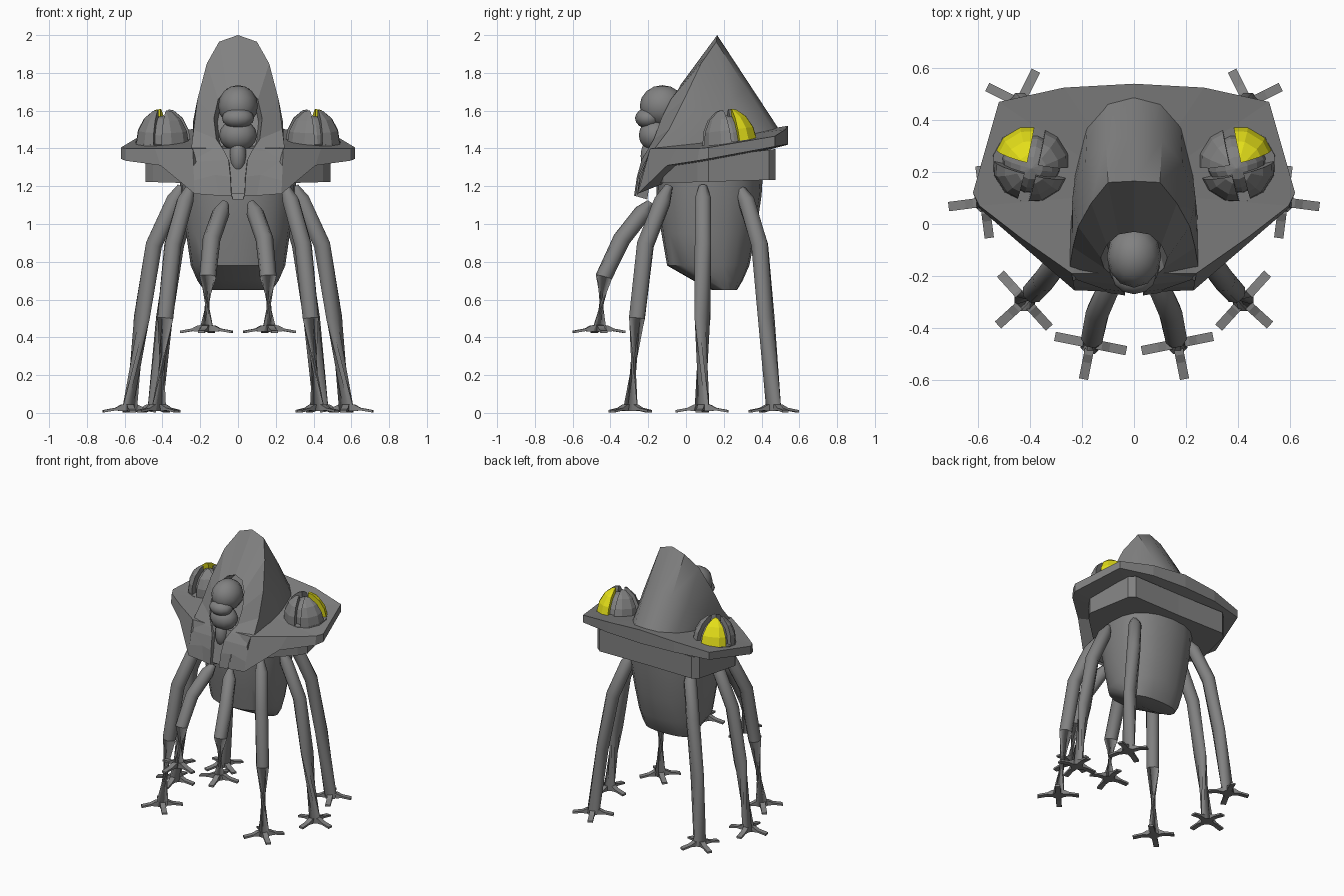
import bpy, bmesh, math
from mathutils import Vector, Matrix

if "Cube" in bpy.data.objects:
    bpy.data.objects.remove(bpy.data.objects["Cube"])


def material(name, col):
    m = bpy.data.materials.new(name)
    m.diffuse_color = (*col, 1)
    m.use_nodes = True
    m.node_tree.nodes["Principled BSDF"].inputs["Base Color"].default_value = m.diffuse_color
    return m


GREY = material("dull_grey", (0.22, 0.22, 0.22))
YELLOW = material("yellow_panel", (0.78, 0.74, 0.01))


def finish(name, bm, mat=GREY, mirror=False, smooth=None, normals=True):
    if normals:
        bmesh.ops.recalc_face_normals(bm, faces=bm.faces[:])
    me = bpy.data.meshes.new(name)
    bm.to_mesh(me)
    bm.free()
    me.materials.append(mat)
    ob = bpy.data.objects.new(name, me)
    bpy.context.collection.objects.link(ob)
    if smooth:
        bpy.ops.object.select_all(action='DESELECT')
        ob.select_set(True)
        bpy.context.view_layer.objects.active = ob
        bpy.ops.object.shade_smooth_by_angle(angle=math.radians(smooth))
    if mirror:
        ob.modifiers.new("mirror", 'MIRROR').use_mirror_merge = False
    return ob


def loft(bm, rings, closed=True, cap0=True, cap1=True):
    """Skin a list of equal-length point rings; cap may be a centre point."""
    vs = [[bm.verts.new(p) for p in r] for r in rings]
    n = len(vs[0])
    for a, b in zip(vs, vs[1:]):
        for i in range(n if closed else n - 1):
            j = (i + 1) % n
            bm.faces.new((a[i], a[j], b[j], b[i]))
    for ring, cap in ((vs[0], cap0), (vs[-1], cap1)):
        if cap is True:
            bm.faces.new(ring)
        elif cap:
            c = bm.verts.new(cap)
            for i in range(n):
                bm.faces.new((ring[i], ring[(i + 1) % n], c))


def closed_ring(half):
    return half + [(-x, y, z) for x, y, z in reversed(half) if x > 0]


def open_arch(half):
    return [(-x, y, z) for x, y, z in reversed(half[1:])] + half


# Abdomen: rounded rings (z, half width, front y, back y)
bm = bmesh.new()
rings = []
for z, w, y0, y1 in [(1.32, .31, -.16, .41), (1.15, .305, -.155, .40), (.95, .275, -.13, .37),
                     (.78, .25, -.10, .335), (.70, .215, .04, .30), (.65, .18, .14, .27)]:
    ring = []
    for i in range(20):
        a = 2 * math.pi * i / 20
        c, s = math.cos(a), math.sin(a)
        ring.append((w * math.copysign(abs(c) ** .85, c),
                     (y0 + y1) / 2 + (y1 - y0) / 2 * math.copysign(abs(s) ** .85, s), z))
    rings.append(ring)
loft(bm, rings)
finish("abdomen", bm, smooth=40)

# Wide tilted brim with drooping front apron
top = [(0, .54, 1.52), (.27, .525, 1.50), (.52, .47, 1.465), (.62, .12, 1.405),
       (.595, .07, 1.40), (.44, -.05, 1.40), (.24, -.19, 1.40)]
bot = [(0, .54, 1.42), (.27, .525, 1.42), (.52, .47, 1.41), (.62, .12, 1.345),
       (.595, .06, 1.335), (.41, -.10, 1.31), (.23, -.255, 1.16)]
bm = bmesh.new()
loft(bm, [closed_ring(top), closed_ring(bot)], cap0=(0, .12, 1.45), cap1=(0, .12, 1.31))
finish("brim", bm)

# Stepped block beneath the brim
foot = [(0, .47), (.38, .475), (.42, .44), (.49, .12), (.45, .06), (.26, -.12), (.1, -.15)]
bm = bmesh.new()
loft(bm, [closed_ring([(x, y, 1.34 + .12 * y) for x, y in foot]),
          closed_ring([(x, y, 1.22 + .03 * y) for x, y in foot])])
finish("under_brim_block", bm)

# Hood: arch ridge lofted back to the curved base, and forward to the face opening
arch = [(0, .165, 2.0), (.10, .16, 1.965), (.165, .08, 1.85), (.215, -.01, 1.66),
        (.235, -.09, 1.50), (.25, -.18, 1.38)]
base = [(0, .50, 1.49), (.10, .48, 1.47), (.18, .39, 1.45), (.225, .20, 1.43),
        (.245, .02, 1.40), (.252, -.17, 1.36)]
mid = [((a[0] + b[0]) / 2 * (1.08 if i < 4 else 1), (a[1] + b[1]) / 2, (a[2] + b[2]) / 2)
       for i, (a, b) in enumerate(zip(arch, base))]
lapel = [(.22, -.215, 1.33), (.12, -.25, 1.26), (.10, -.265, 1.15)]
rim = [(0, -.03, 1.735), (.06, -.04, 1.715), (.105, -.08, 1.66), (.128, -.13, 1.56),
       (.115, -.17, 1.45), (.075, -.205, 1.39), (.05, -.235, 1.34), (.04, -.26, 1.25),
       (.035, -.275, 1.15)]
inner = [(x * .85, y + .07, z - .02) for x, y, z in rim]
bm = bmesh.new()
loft(bm, [open_arch(arch), open_arch(mid), open_arch(base)], False, False, False)
finish("hood_back", bm, smooth=40)
bm = bmesh.new()
loft(bm, [open_arch(arch + lapel), open_arch(rim), open_arch(inner)], False, False, False)
# recessed backing behind the head and throat
bm.faces.new([bm.verts.new(p) for p in closed_ring(inner)])
finish("hood_front", bm)

# Lapel-side apron panel joining brim and lapels
bm = bmesh.new()
loft(bm, [[(.25, -.18, 1.39), (.22, -.21, 1.33), (.12, -.245, 1.26), (.10, -.26, 1.15)],
          [(.24, -.19, 1.40), (.235, -.22, 1.31), (.232, -.24, 1.23), (.23, -.255, 1.16)]],
     False, False, False)
finish("apron_panel", bm, mirror=True)

# Head: overlapping low-poly lumps for cranium, muzzle and chin
bm = bmesh.new()
for loc, size in [((0, -.125, 1.625), (.105, .12, .11)), ((0, -.20, 1.56), (.085, .07, .055)),
                  ((0, -.165, 1.47), (.10, .085, .085)), ((0, -.19, 1.36), (.045, .05, .09))]:
    bmesh.ops.create_uvsphere(bm, u_segments=12, v_segments=8, radius=1,
                              matrix=Matrix.Translation(loc) @ Matrix.Diagonal((*size, 1)))
finish("head", bm, smooth=40)

# Split domes: four quarter wedges around a smaller core, one wedge yellow
place = (Matrix.Translation((.395, .232, 1.425)) @ Matrix.Rotation(math.radians(7), 4, 'X')
         @ Matrix.Rotation(math.radians(13), 4, 'Z'))


def dome(name, r, h, cuts, mat=GREY):
    bm = bmesh.new()
    bmesh.ops.create_uvsphere(bm, u_segments=12, v_segments=8, radius=1,
                              matrix=Matrix.Diagonal((r, r, h, 1)))
    for no, d in cuts + [((0, 0, 1), -.03)]:
        no = Vector(no)
        bmesh.ops.bisect_plane(bm, geom=bm.verts[:] + bm.edges[:] + bm.faces[:],
                               plane_co=no * d, plane_no=no, clear_inner=True)
        bmesh.ops.holes_fill(bm, edges=[e for e in bm.edges if e.is_boundary], sides=0)
    bmesh.ops.transform(bm, matrix=place, verts=bm.verts)
    finish(name, bm, mat, mirror=True)


for sx in (1, -1):
    for sy in (1, -1):
        yellow = sx > 0 and sy > 0
        dome("dome_wedge_yellow" if yellow else "dome_wedge", .15, .19,
             [((sx, 0, 0), .022), ((0, sy, 0), .022)], YELLOW if yellow else GREY)
dome("dome_core", .115, .15, [])
bm = bmesh.new()
bmesh.ops.create_cone(bm, cap_ends=True, segments=12, radius1=.158, radius2=.15, depth=.06,
                      matrix=place @ Matrix.Translation((0, 0, -.02)))
finish("dome_base", bm, mirror=True)

# Legs: octagonal tubes along a path, each ending in a four-toed foot
legs = {
    "middle_leg": [(.30, .09, 1.20), (.335, .09, 1.13), (.445, .09, .89), (.51, .087, .50), (.575, .085, .01)],
    "front_leg": [(.25, -.09, 1.20), (.28, -.125, 1.12), (.345, -.215, .89), (.385, -.26, .50), (.42, -.295, .01)],
    "back_leg": [(.23, .28, 1.20), (.26, .32, 1.12), (.33, .39, .89), (.39, .425, .50), (.44, .465, .01)],
    "raised_leg": [(.07, -.19, 1.11), (.09, -.23, 1.06), (.14, -.34, .92), (.16, -.435, .72), (.167, -.46, .43)],
}
for name, path in legs.items():
    pts = [Vector(p) for p in path]
    bm = bmesh.new()
    rings = []
    for i, p in enumerate(pts):
        d = (pts[min(i + 1, 4)] - p).normalized() + (p - pts[max(i - 1, 0)]).normalized()
        if i == 4:
            d = Vector((0, 0, -1))
        q = d.to_track_quat('Z', 'Y')
        r = (.022, .046, .047, .045, .043)[i]
        rings.append([p + q @ Vector((r * math.cos(a), r * math.sin(a), 0))
                      for a in [math.tau * (k + .5) / 8 for k in range(8)]])
    loft(bm, rings)
    finish(name, bm, mirror=True, smooth=50)

    bm = bmesh.new()
    end = pts[4]
    flat = {"middle_leg": (1, -.13), "front_leg": (.75, -.68),
            "back_leg": (.9, .45), "raised_leg": (.2, -1)}[name]
    heading = math.atan2(flat[1], flat[0])
    for k in range(4):
        turn = Matrix.Rotation(heading + k * math.pi / 2, 3, 'Z')
        w = .018
        sect = [(.02, .035, 0), (.045, .033, 0), (.075, .017, .003), (.14, .005, -.008)]
        loft(bm, [[turn @ Vector((r, y, z)) + end
                   for y, z in ((-w, lo), (w, lo), (w, hi), (-w, hi))] for r, hi, lo in sect])
    finish(name.replace("leg", "foot"), bm, mirror=True)
